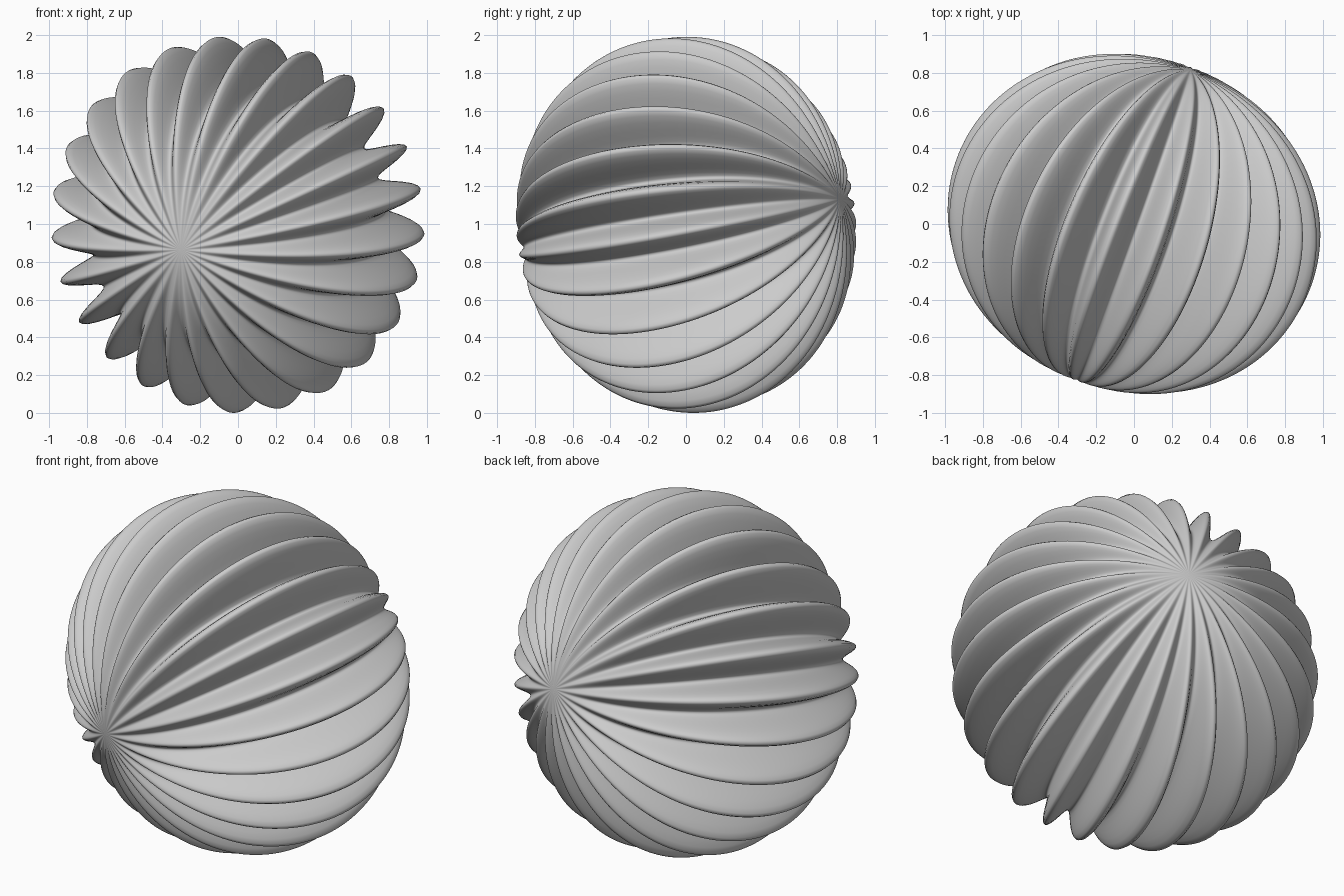
import bpy
import bmesh
from math import atan2, cos, sin, radians
from mathutils import Matrix, Vector

if "Cube" in bpy.data.objects:
    bpy.data.objects.remove(bpy.data.objects["Cube"], do_unlink=True)

RIBS = 25
BASE = 0.88      # radius at the poles
DEPTH = 0.12     # rib height above and below the base radius

# Plain grey material
grey = bpy.data.materials.new("light_grey")
grey.use_nodes = True
colour = (0.6, 0.6, 0.6, 1)
grey.diffuse_color = colour
grey.node_tree.nodes["Principled BSDF"].inputs["Base Color"].default_value = colour

# Fluted ball: ribs run pole to pole and fade out towards the poles
bm = bmesh.new()
bmesh.ops.create_uvsphere(bm, u_segments=RIBS * 16, v_segments=128, radius=1)
for v in bm.verts:
    d = v.co.normalized()
    fade = d.x ** 2 + d.y ** 2
    v.co = d * (BASE + DEPTH * fade * cos(RIBS * atan2(d.y, d.x)))

# Tilt the pole axis, with one rib peak turned to its place
axis = Vector((0.341, 0.927, 0.152)).normalized()
side = Vector((-axis.z, 0, axis.x)).normalized()
out = side.cross(axis)
if out.x < 0:
    out.negate()
phase = radians(0.8)
first = out * cos(phase) + side * sin(phase)
second = axis.cross(first)
bm.transform(Matrix((first, second, axis)).transposed().to_4x4())

# Stand it on the ground, centred
for i, floor in enumerate((False, False, True)):
    values = [v.co[i] for v in bm.verts]
    shift = min(values) if floor else (min(values) + max(values)) / 2
    for v in bm.verts:
        v.co[i] -= shift
bmesh.ops.recalc_face_normals(bm, faces=bm.faces)
for f in bm.faces:
    f.smooth = True

mesh = bpy.data.meshes.new("ribbed_ball")
bm.to_mesh(mesh)
bm.free()
mesh.materials.append(grey)
ball = bpy.data.objects.new("ribbed_ball", mesh)
bpy.context.collection.objects.link(ball)
